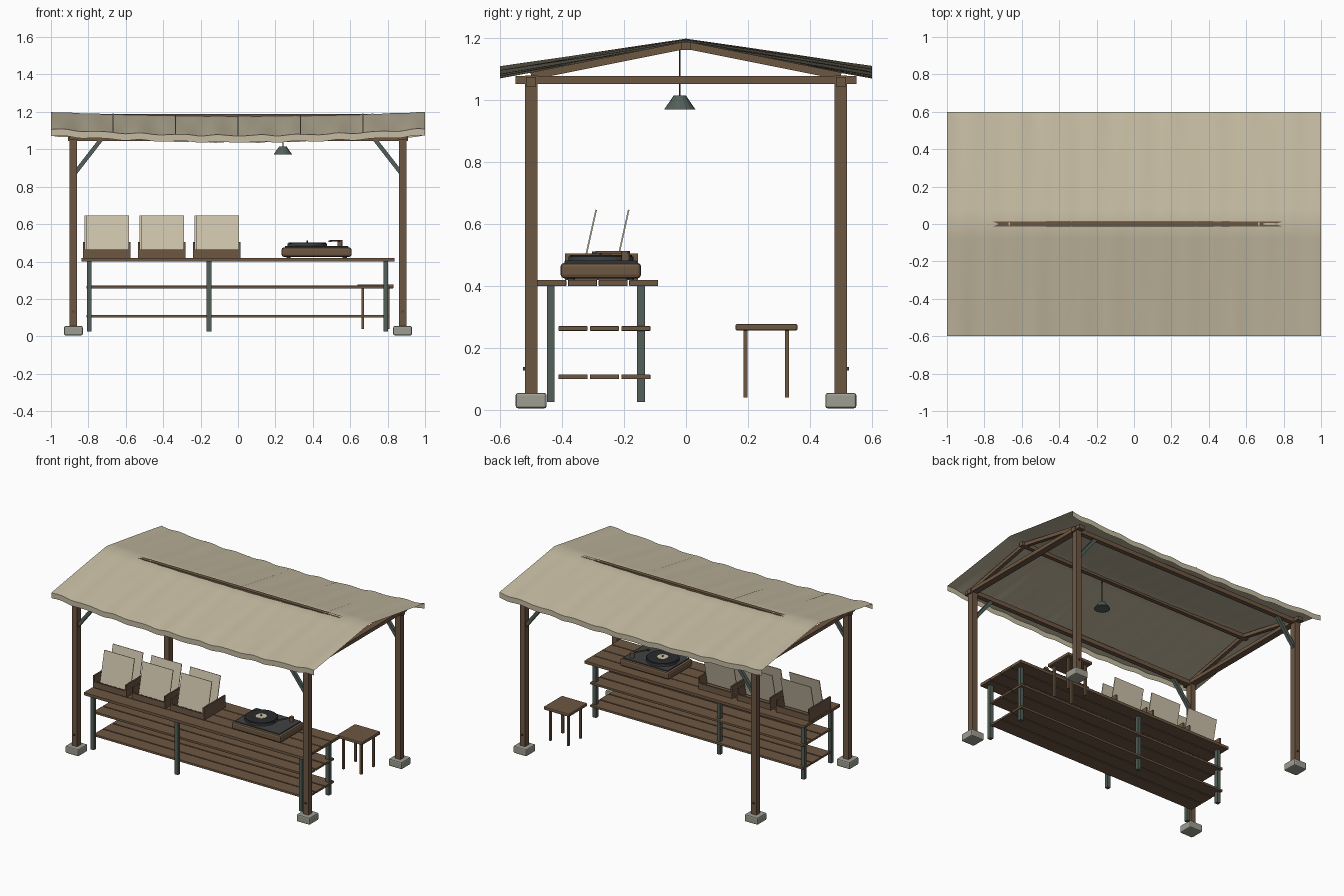
import bpy, bmesh, math
from mathutils import Vector

if "Cube" in bpy.data.objects:
    bpy.data.objects.remove(bpy.data.objects["Cube"])


def material(name, rgb):
    m = bpy.data.materials.new(name)
    m.use_nodes = True
    m.diffuse_color = (*rgb, 1)
    m.node_tree.nodes["Principled BSDF"].inputs["Base Color"].default_value = (*rgb, 1)
    return m


WOOD = material("brown wood", (0.155, 0.096, 0.055))
SLATE = material("slate green paint", (0.085, 0.115, 0.098))
CANVAS = material("cream canvas", (0.56, 0.5, 0.36))
PAPER = material("cream paper", (0.6, 0.54, 0.4))
STONE = material("grey stone", (0.34, 0.34, 0.29))
BLACK = material("black vinyl", (0.022, 0.023, 0.025))
CHARCOAL = material("charcoal metal", (0.05, 0.053, 0.056))


def finish(name, bm, mat):
    me = bpy.data.meshes.new(name)
    bm.to_mesh(me)
    bm.free()
    ob = bpy.data.objects.new(name, me)
    bpy.context.collection.objects.link(ob)
    me.materials.append(mat)
    return ob


def box(name, centre, size, mat, bevel=0.0):
    bm = bmesh.new()
    bmesh.ops.create_cube(bm, size=1)
    bmesh.ops.scale(bm, vec=size, verts=bm.verts)
    ob = finish(name, bm, mat)
    ob.location = centre
    if bevel:
        b = ob.modifiers.new("soft edges", "BEVEL")
        b.width, b.segments = bevel, 2
    return ob


def span(name, x, y, z, mat, bevel=0.0):
    """Box given by its (low, high) limits on each axis."""
    return box(name, [(a + b) / 2 for a, b in (x, y, z)],
               [b - a for a, b in (x, y, z)], mat, bevel)


def bar(name, a, b, width, depth, mat):
    """Beam running from point a to point b."""
    a, b = Vector(a), Vector(b)
    ob = box(name, (a + b) / 2, (width, depth, (b - a).length), mat)
    ob.rotation_mode = "QUATERNION"
    d = b - a
    z = d.normalized()
    side = Vector((1, 0, 0)) if abs(z.x) < 0.5 else Vector((0, 1, 0))
    ob.rotation_quaternion = z.to_track_quat("Z", "Y" if side.x == 0 else "X")
    return ob


def disc(name, centre, r1, r2, height, mat, sides=32):
    bm = bmesh.new()
    bmesh.ops.create_cone(bm, cap_ends=True, segments=sides, radius1=r1, radius2=r2, depth=height)
    ob = finish(name, bm, mat)
    ob.location = centre
    return ob


# Posts, stone feet, bolts and corner braces
for sx in (-1, 1):
    for sy in (-1, 1):
        x, y = sx * 0.88, sy * 0.5
        span("post", (x - .02, x + .02), (y - .02, y + .02), (.05, 1.08), WOOD)
        box("stone_foot", (x, y, .03), (.1, .1, .05), STONE, .008)
        box("post_bolt", (x, y + sy * .023, .133), (.01, .008, .01), CHARCOAL)
        bar("corner_brace", (sx * .87, y, .875), (sx * .73, y, 1.055), .022, .022, SLATE)

# Roof frame
for sy in (-1, 1):
    span("eave_beam", (-.91, .91), (sy * .5 - .016, sy * .5 + .016), (1.045, 1.075), WOOD)
for sx in (-1, 1):
    x = sx * .88
    span("tie_beam", (x - .022, x + .022), (-.55, .55), (1.053, 1.078), WOOD)
    for sy in (-1, 1):
        bar("rafter", (x, sy * .5, 1.078), (x, 0, 1.178), .024, .024, WOOD)
span("ridge_beam", (-.91, .91), (-.014, .014), (1.163, 1.189), WOOD)


# Sagging, rippled canvas roof with hanging valances
def roof_z(x, y):
    t = abs(y) / .6
    sag = (.02 + .015 * t) * (1 - x * x)
    ripple = .0035 * t * math.sin(30 * x + 3 * y) + .001 * math.sin(47 * x - 2 * y)
    return 1.199 - .09 * t - sag + ripple


def sheet(name, rows, columns, point, mat):
    bm = bmesh.new()
    grid = [[bm.verts.new(point(i / columns, j / rows)) for i in range(columns + 1)]
            for j in range(rows + 1)]
    for j in range(rows):
        for i in range(columns):
            bm.faces.new((grid[j][i], grid[j][i + 1], grid[j + 1][i + 1], grid[j + 1][i]))
    ob = finish(name, bm, mat)
    ob.data.shade_smooth()
    return ob


def roof_point(u, v):
    x, y = 2 * u - 1, 1.2 * v - .6
    return x, y, roof_z(x, y)


sheet("canvas_roof", 16, 100, roof_point, CANVAS)
for sy in (-1, 1):
    def valance_point(u, v):
        x = (2 * u - 1) * -sy
        return x, sy * .6, roof_z(x, sy * .6) - .036 * (1 - v)
    sheet("canvas_valance", 2, 100, valance_point, CANVAS)
for k in range(-2, 3):
    def seam_point(u, v):
        x, y = k / 3 + .003 * (2 * u - 1), 1.2 * v - .6
        return x, y, roof_z(x, y) + .0025
    sheet("canvas_seam", 16, 1, seam_point, CANVAS)

# Hanging lamp
disc("lamp_shade", (.24, -.02, .993), .05, .02, .044, SLATE, 16)
disc("lamp_cord", (.24, -.02, 1.093), .0025, .0025, .16, CHARCOAL, 8)

# Counter: plank top, two plank shelves, six legs
for i in range(4):
    y = -.433 + i * .0987
    span("counter_plank", (-.837, .837), (y - .0465, y + .0465), (.4, .42), WOOD, .002)
for z in (.107, .263):
    for i in range(3):
        y = -.365 + i * .1015
        span("shelf_plank", (-.81, .81), (y - .047, y + .047), (z - .0075, z + .0075), WOOD, .002)
for x in (-.795, -.155, .79):
    for y in (-.437, -.145):
        span("counter_leg", (x - .0125, x + .0125), (y - .0125, y + .0125), (.025, .4), SLATE)

# Record crates with leaning sleeves
for x in (-.702, -.408, -.113):
    span("crate_floor", (x - .12, x + .12), (-.385, -.16), (.42, .43), WOOD)
    for y in (-.385, -.16):
        span("crate_board", (x - .127, x + .127), (y - .005, y + .005), (.422, .463), WOOD)
    for sx in (-1, 1):
        cx = x + sx * .122
        span("crate_side", (cx - .005, cx + .005), (-.39, -.155), (.42, .505), WOOD)
    for k, y in enumerate((-.313, -.208)):
        s = box("record_sleeve", (x + .004 * (1 - 2 * k), y, .543), (.23, .005, .212), PAPER)
        s.rotation_euler.x = -math.atan2(.03, .135)

# Record player
span("player_base", (.233, .607), (-.405, -.145), (.425, .475), WOOD, .012)
span("player_deck", (.25, .59), (-.392, -.158), (.473, .482), CHARCOAL, .002)
for x in (.27, .57):
    for y in (-.37, -.18):
        disc("player_foot", (x, y, .423), .012, .012, .008, CHARCOAL, 12)
px, py = .37, -.275
disc("platter", (px, py, .489), .105, .105, .014, CHARCOAL, 40)
disc("record", (px, py, .498), .1, .1, .005, BLACK, 40)
disc("record_label", (px, py, .501), .035, .035, .003, PAPER, 24)
disc("spindle", (px, py, .506), .004, .004, .012, CHARCOAL, 8)
disc("tonearm_pivot", (.545, -.195, .497), .014, .014, .034, WOOD, 12)
bar("tonearm", (.555, -.185, .51), (.495, -.29, .51), .008, .008, WOOD)
box("tonearm_head", (.493, -.294, .508), (.016, .02, .008), CHARCOAL)

# Stool
span("stool_seat", (.638, .832), (.16, .36), (.256, .278), WOOD, .006)
for x in (.667, .803):
    for y in (.192, .326):
        span("stool_leg", (x - .007, x + .007), (y - .007, y + .007), (.04, .258), WOOD)
